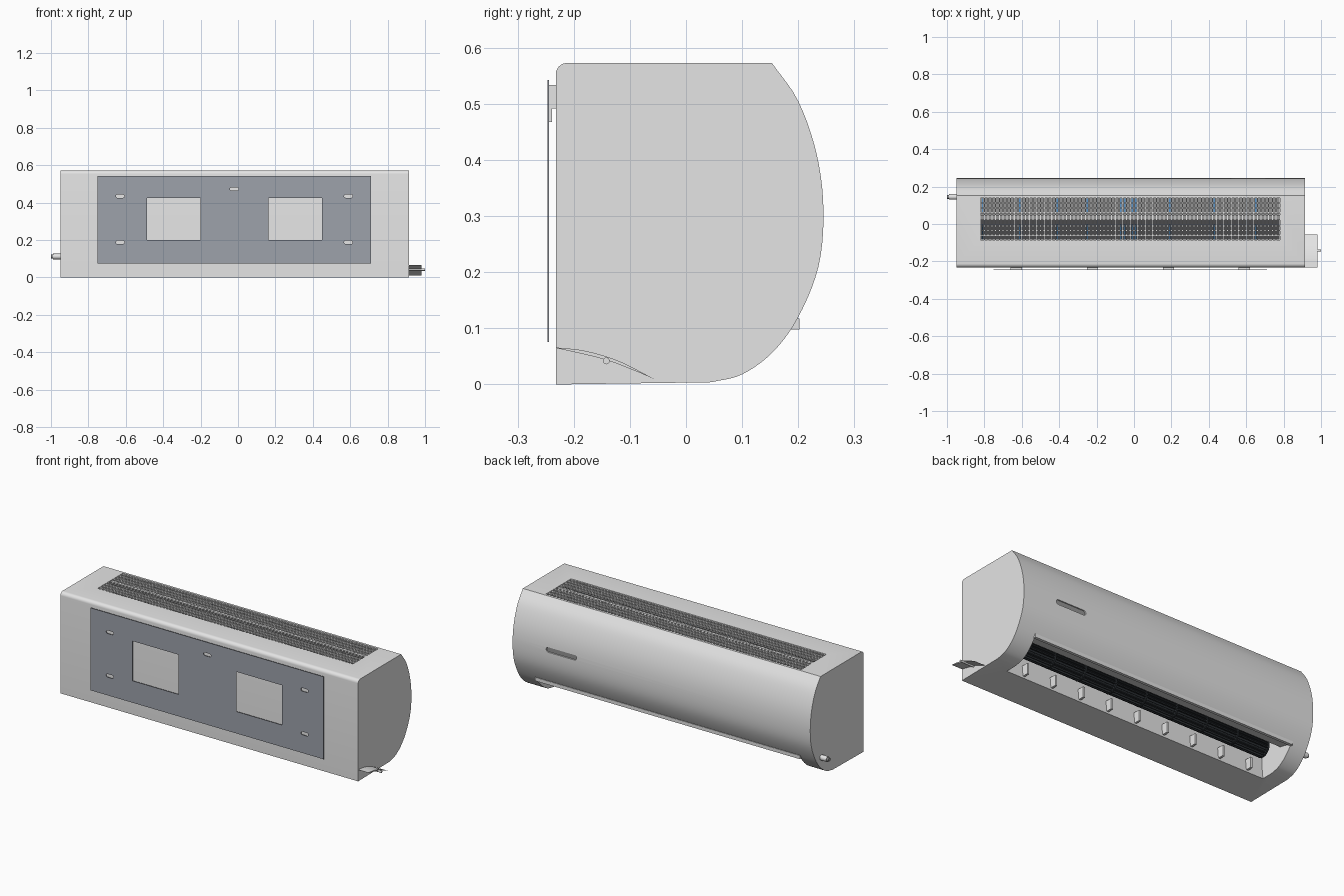
import bpy, bmesh, math
from mathutils import Vector, Matrix

if "Cube" in bpy.data.objects:
    bpy.data.objects.remove(bpy.data.objects["Cube"])


def material(name, r, g, b):
    m = bpy.data.materials.new(name)
    m.use_nodes = True
    m.diffuse_color = (r, g, b, 1)
    m.node_tree.nodes["Principled BSDF"].inputs["Base Color"].default_value = (r, g, b, 1)
    return m


WHITE = material("casing white", .78, .78, .78)
STEEL = material("mounting plate blue grey", .34, .36, .41)
GREY = material("display grey", .3, .3, .3)
DARK = material("coil dark grey", .07, .07, .075)
BLACK = material("fan black", .025, .03, .035)
BLUE = material("fin blue", .1, .3, .6)


def finish(name, bm, mat, smooth=False):
    bmesh.ops.recalc_face_normals(bm, faces=bm.faces)
    mesh = bpy.data.meshes.new(name)
    bm.to_mesh(mesh)
    bm.free()
    mesh.materials.append(mat)
    ob = bpy.data.objects.new(name, mesh)
    bpy.context.collection.objects.link(ob)
    if smooth:
        bpy.ops.object.select_all(action='DESELECT')
        ob.select_set(True)
        bpy.context.view_layer.objects.active = ob
        bpy.ops.object.shade_smooth_by_angle(angle=math.radians(30))
    return ob


def add_box(bm, x0, x1, y0, y1, z0, z1):
    mid = Vector((x0 + x1, y0 + y1, z0 + z1)) / 2
    size = Matrix.Diagonal((x1 - x0, y1 - y0, z1 - z0, 1))
    bmesh.ops.create_cube(bm, size=1, matrix=Matrix.Translation(mid) @ size)


def boxes(name, mat, items):
    bm = bmesh.new()
    for item in items:
        add_box(bm, *item)
    return finish(name, bm, mat)


def prism(name, mat, points, x0, x1, smooth=False):
    """Extrude a (y, z) outline along x."""
    bm = bmesh.new()
    face = bm.faces.new([bm.verts.new((x0, y, z)) for y, z in points])
    new = bmesh.ops.extrude_face_region(bm, geom=[face])["geom"]
    bmesh.ops.translate(bm, vec=(x1 - x0, 0, 0),
                        verts=[v for v in new if isinstance(v, bmesh.types.BMVert)])
    return finish(name, bm, mat, smooth)


def circle(y, z, r, n=20):
    return [(y + r * math.cos(i * math.tau / n), z + r * math.sin(i * math.tau / n))
            for i in range(n)]


def spline(pts, steps=5):
    """Catmull-Rom curve through the points."""
    p = [Vector(q) for q in pts]
    p = [2 * p[0] - p[1]] + p + [2 * p[-1] - p[-2]]
    out = []
    for a, b, c, d in zip(p, p[1:], p[2:], p[3:]):
        for i in range(steps):
            t = i / steps
            out.append(tuple(.5 * (2 * b + (c - a) * t + (2 * a - 5 * b + 4 * c - d) * t * t
                                   + (3 * b - a - 3 * c + d) * t ** 3)))
    return out + [tuple(pts[-1])]


def cut(ob, cutter):
    mod = ob.modifiers.new("cut", 'BOOLEAN')
    mod.object = cutter
    mod.solver = 'EXACT'
    bpy.ops.object.select_all(action='DESELECT')
    ob.select_set(True)
    bpy.context.view_layer.objects.active = ob
    bpy.ops.object.modifier_apply(modifier=mod.name)
    bpy.data.objects.remove(cutter)


def stadium(bm, x, y, z, half, r, depth):
    """Rounded slot shape in the xz plane."""
    pts = []
    for side in (1, -1):
        for i in range(9):
            a = math.pi * (i / 8 - .5)
            pts.append((x + side * (half - r + r * math.cos(a)), z + side * r * math.sin(a)))
    face = bm.faces.new([bm.verts.new((px, y, pz)) for px, pz in pts])
    new = bmesh.ops.extrude_face_region(bm, geom=[face])["geom"]
    bmesh.ops.translate(bm, vec=(0, depth, 0),
                        verts=[v for v in new if isinstance(v, bmesh.types.BMVert)])


# Casing: curved outline with top grille recess and air outlet cut out
LEFT, RIGHT = .915, -.95
corner = [(-.212 - .02 * math.cos(a), .553 + .02 * math.sin(a))
          for a in [i * math.pi / 12 for i in range(7)]]
curve = spline([(.153, .573), (.2, .505), (.233, .41), (.245, .31), (.236, .21), (.2, .12),
                (.155, .058), (.1, .018), (.045, .004)])
casing = prism("casing", WHITE, [(-.232, 0)] + corner + curve, RIGHT, LEFT)
cut(casing, boxes("grille_cutter", WHITE, [(-.82, .78, -.085, .14, .545, .6)]))
outlet = [(-.02, -.02), (.23, -.02), (.23, .1), (.19, .108), (.11, .125), (.09, .17),
          (.05, .19), (0, .18), (-.03, .14), (-.03, .08)]
cut(casing, prism("outlet_cutter", WHITE, outlet, -.85, .8))
slot = bmesh.new()
stadium(slot, .61, .235, .32, .095, .014, .03)
cut(casing, finish("slot_cutter", slot, WHITE))
casing.select_set(True)
bpy.context.view_layer.objects.active = casing
bpy.ops.object.shade_smooth_by_angle(angle=math.radians(30))

# Display window in the curved side
bm = bmesh.new()
stadium(bm, .61, .2345, .32, .094, .0135, .004)
finish("display_window", bm, GREY)

# Outlet lip, guide vanes and cross-flow fan
boxes("outlet_lip", WHITE, [(-.855, .805, .186, .202, .098, .118)])
boxes("guide_vanes", WHITE, [(x - .006, x + .006, -.031, .01, .015, .075)
                             for x in [-.75 + .18 * i for i in range(9)]])
prism("fan_core", BLACK, circle(.035, .13, .036), -.8, .77, True)
bm = bmesh.new()
for i in range(20):
    turn = Matrix.Translation((-.015, .035, .13)) @ Matrix.Rotation(i * math.tau / 20, 4, 'X')
    bmesh.ops.create_cube(bm, size=1, matrix=turn @ Matrix.Translation((0, 0, .041))
                          @ Matrix.Diagonal((1.57, .003, .014, 1)))
finish("fan_blades", bm, BLACK)
for i in range(9):
    x = -.8 + i * 1.57 / 8
    prism("fan_ring", BLACK, circle(.035, .13, .049), x - .004, x + .004)

# Top grille over the coil
boxes("coil", DARK, [(-.819, .779, -.084, .139, .545, .549)])
boxes("coil_upper_fins", GREY, [(-.819, .779, .045, .139, .549, .553)])
boxes("grille_cross_bars", WHITE, [(x - .003, x + .003, -.085, .14, .561, .571)
                                   for x in [-.8 + .02 * i for i in range(79)]])
boxes("grille_long_bars", WHITE, [(-.82, .78, y - .003, y + .003, .563, .573)
                                  for y in (-.06, -.035, -.01, .06, .085, .112)])
boxes("grille_rib", GREY, [(-.82, .78, .022, .048, .56, .57)])
boxes("blue_fins", BLUE, [(x - .004, x + .004, y, y + .08, .553, .56) for y in (-.084, .055)
                          for x in (-.81, -.61, -.41, -.25, -.07, -.05, -.01, .01, .19, .43, .65)])

# Wall plate with two windows and keyholes
plate = boxes("mounting_plate", STEEL, [(-.75, .71, -.247, -.244, .076, .543)])
cut(plate, boxes("window_cutter", STEEL, [(x, x + .287, -.3, -.2, .2, .425) for x in (-.487, .163)]))
holes = bmesh.new()
for x, z in ((-.63, .435), (.59, .435), (-.63, .188), (.59, .188), (-.02, .473)):
    stadium(holes, x, -.3, z, .023, .009, .1)
cut(plate, finish("keyhole_cutter", holes, STEEL))

# Hooks joining casing to plate
hooks = []
for x in (-.63, -.222, .184, .59):
    hooks += [(x - .03, x + .03, -.244, -.231, .492, .534),
              (x - .03, x + .03, -.244, -.239, .468, .492)]
boxes("mounting_hooks", WHITE, hooks)

# Swing flap and its pivot at the left end
upper = spline([(-.232, .066), (-.18, .06), (-.12, .042), (-.057, .01)])
lower = spline([(-.057, .01), (-.1, .028), (-.15, .046), (-.232, .065)])
prism("swing_flap", WHITE, upper + lower[1:], .85, .98, True)
prism("flap_pivot", WHITE, circle(-.142, .042, .006), .85, 1, True)

# Drain pipe at the right end
prism("drain_pipe", WHITE, circle(.145, .112, .015), -.99, -.9, True)
prism("drain_pipe_tip", GREY, circle(.145, .112, .01), -1, -.9, True)
